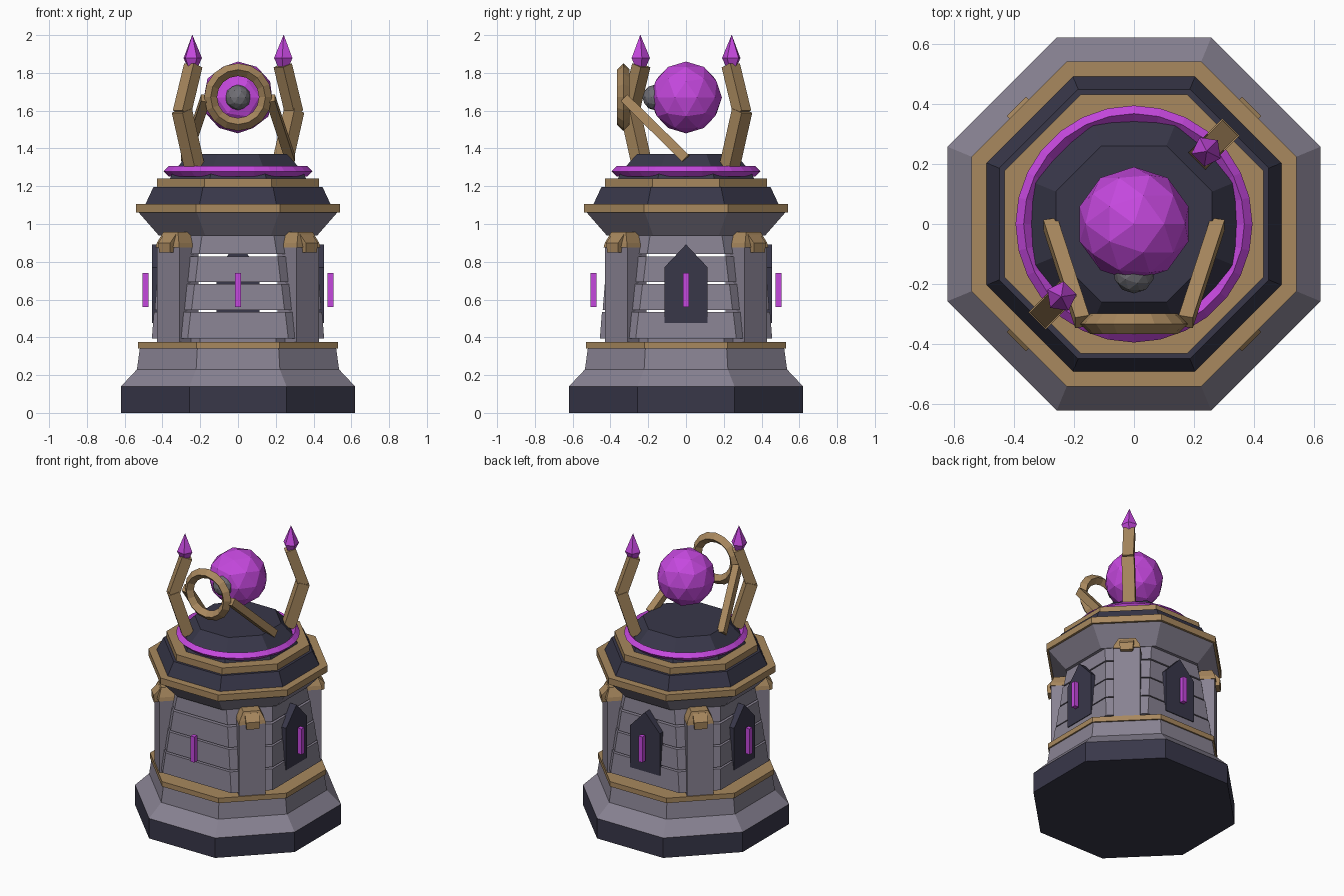
import bpy, bmesh, math
from mathutils import Vector, Matrix

if "Cube" in bpy.data.objects:
    bpy.data.objects.remove(bpy.data.objects["Cube"])

def material(name, r, g, b):
    lin = lambda v: ((v / 255 + 0.055) / 1.055) ** 2.4 if v > 10 else v / 255 / 12.92
    m = bpy.data.materials.new(name)
    m.diffuse_color = (lin(r), lin(g), lin(b), 1)
    m.use_nodes = True
    m.node_tree.nodes["Principled BSDF"].inputs["Base Color"].default_value = m.diffuse_color
    return m

STONE = material("stone", 136, 130, 146)
DARK = material("dark_slate", 56, 55, 73)
GOLD = material("bronze", 168, 136, 94)
PURPLE = material("magenta_crystal", 197, 72, 222)
GREY = material("iron_grey", 112, 111, 117)
K = math.tan(math.pi / 8)

def finish(name, bm, mat, matrix=None):
    bmesh.ops.recalc_face_normals(bm, faces=bm.faces)
    me = bpy.data.meshes.new(name)
    bm.to_mesh(me)
    bm.free()
    if matrix:
        me.transform(matrix)
    me.materials.append(mat)
    ob = bpy.data.objects.new(name, me)
    bpy.context.collection.objects.link(ob)
    return ob

def loft(name, rings, mat, matrix=None):
    """Closed solid through matching rings of points."""
    bm = bmesh.new()
    loops = [[bm.verts.new(p) for p in ring] for ring in rings]
    n = len(loops[0])
    for lo, hi in zip(loops, loops[1:]):
        for i in range(n):
            j = (i + 1) % n
            bm.faces.new((lo[i], lo[j], hi[j], hi[i]))
    bm.faces.new(loops[0][::-1])
    bm.faces.new(loops[-1])
    return finish(name, bm, mat, matrix)

def octagon(a, z, c=None):
    """Square of half width a with corners cut at c (regular by default)."""
    c = a * K if c is None else c
    return [(a, -c, z), (a, c, z), (c, a, z), (-c, a, z),
            (-a, c, z), (-a, -c, z), (-c, -a, z), (c, -a, z)]

def tier(name, mat, *levels):
    return loft(name, [octagon(*l) for l in levels], mat)

def rect(x0, x1, w, z):
    return [(x0, -w / 2, z), (x1, -w / 2, z), (x1, w / 2, z), (x0, w / 2, z)]

def circle(r, z, n):
    return [(r * math.cos(2 * math.pi * i / n), r * math.sin(2 * math.pi * i / n), z)
            for i in range(n)]

def spin(deg):
    return Matrix.Rotation(math.radians(deg), 4, 'Z')

def beam(name, p, q, side, w, d, mat):
    """Square bar from p to q, w wide along side and d deep."""
    p, q = Vector(p), Vector(q)
    axis = (q - p).normalized()
    u = Vector(side)
    u = (u - axis * u.dot(axis)).normalized() * w / 2
    v = axis.cross(u).normalized() * d / 2
    loft(name, [[e + u + v, e - u + v, e - u - v, e + u - v] for e in (p, q)], mat)

def diamond_ring(name, major, minor, n, mat, matrix):
    """Ring with a four-sided diamond section."""
    bm = bmesh.new()
    section = [(major + minor, 0), (major, minor), (major - minor, 0), (major, -minor)]
    loops = [[bm.verts.new(p) for p in circle(r, z, n)] for r, z in section]
    for k in range(4):
        a, b = loops[k], loops[(k + 1) % 4]
        for i in range(n):
            j = (i + 1) % n
            bm.faces.new((a[i], a[j], b[j], b[i]))
    finish(name, bm, mat, matrix)

def ball(name, r, loc, mat):
    bm = bmesh.new()
    bmesh.ops.create_icosphere(bm, subdivisions=2, radius=r)
    finish(name, bm, mat, Matrix.Translation(loc))

# Stepped base
tier("base_slab", DARK, (0.62, 0), (0.62, 0.14))
tier("base_plinth", STONE, (0.62, 0.14), (0.535, 0.23), (0.52, 0.34))
tier("base_band", GOLD, (0.53, 0.34), (0.53, 0.375))
tier("wall_footing", STONE, (0.42, 0.375, 0.2), (0.42, 0.395, 0.2))

# Tapering wall courses with open joints
heights = [(0.395, 0.535), (0.545, 0.682), (0.692, 0.828), (0.84, 0.94)]
for i, (z0, z1) in enumerate(heights):
    a, c = 0.456 - 0.015 * i, 0.266 - 0.02 * i
    tier(f"wall_course_{i + 1}", STONE, (a, z0, c), (a - 0.011, z1, c - 0.016))

# Corner pillars with bronze caps
for deg in (45, 135, 225, 315):
    m = spin(deg)
    loft("corner_pillar", [rect(0.38, 0.523, 0.17, z) for z in (0.375, 0.88)], STONE, m)
    loft("pillar_cap", [rect(0.37, 0.53, 0.175, 0.875), rect(0.37, 0.525, 0.165, 0.9),
                        rect(0.38, 0.505, 0.11, 0.957)], GOLD, m)
    loft("pillar_cap_tab", [rect(0.5, 0.55, 0.08, 0.85), rect(0.5, 0.553, 0.09, 0.9),
                            rect(0.48, 0.51, 0.09, 0.945)], GOLD, m)

# Pointed dark niches on three sides, glowing slits on all four
for deg in (0, 90, 180, 270):
    m = spin(deg)
    if deg != 270:
        outline = [(-0.115, 0.475), (0.115, 0.475), (0.115, 0.77), (0, 0.892), (-0.115, 0.77)]
        loft("pointed_niche", [[(x, y, z) for y, z in outline] for x in (0.4, 0.455)], DARK, m)
    loft("glowing_slit", [rect(0.473, 0.505, 0.03, z) for z in (0.56, 0.74)], PURPLE, m)

# Flared cornice and roof
tier("cornice_flare", STONE, (0.42, 0.94), (0.525, 1.06))
tier("cornice_band", GOLD, (0.54, 1.06), (0.54, 1.105))
tier("roof_skirt", DARK, (0.49, 1.105), (0.448, 1.195))
tier("roof_band", GOLD, (0.43, 1.195), (0.43, 1.24))
tier("roof_cap", DARK, (0.36, 1.24), (0.345, 1.275), (0.26, 1.37))
diamond_ring("roof_glow_ring", 0.367, 0.027, 28, PURPLE, Matrix.Translation((0, 0, 1.279)))

# Bent horns with crystal tips on two opposite corners
for deg in (45, 225):
    m = spin(deg)
    base, bend, top = (m @ Vector(p) for p in ((0.325, 0, 1.3), (0.42, 0, 1.6), (0.335, 0, 1.84)))
    side = m @ Vector((0, 1, 0))
    beam("horn_lower", base, bend, side, 0.08, 0.075, GOLD)
    beam("horn_upper", bend - Vector((0, 0, 0.01)), top, side, 0.072, 0.068, GOLD)
    loft("horn_crystal", [circle(0.028, 1.83, 5), circle(0.052, 1.878, 5), circle(0.001, 2.0, 5)],
         PURPLE, m @ Matrix.Translation((0.342, 0, 0)))

# Floating orb with small iron pupil
ball("orb", 0.19, (0, 0, 1.67), PURPLE)
ball("orb_pupil", 0.068, (0, -0.163, 1.67), GREY)

# Lens ring held by two slanted arms
diamond_ring("lens_ring", 0.145, 0.034, 16, GOLD,
             Matrix.Translation((0, -0.332, 1.672)) @ Matrix.Rotation(math.pi / 2, 4, 'X'))
for s in (-1, 1):
    beam("lens_arm", (s * 0.172, -0.325, 1.665), (s * 0.278, 0.0, 1.345), (1, 0, 0),
         0.048, 0.05, GOLD)
